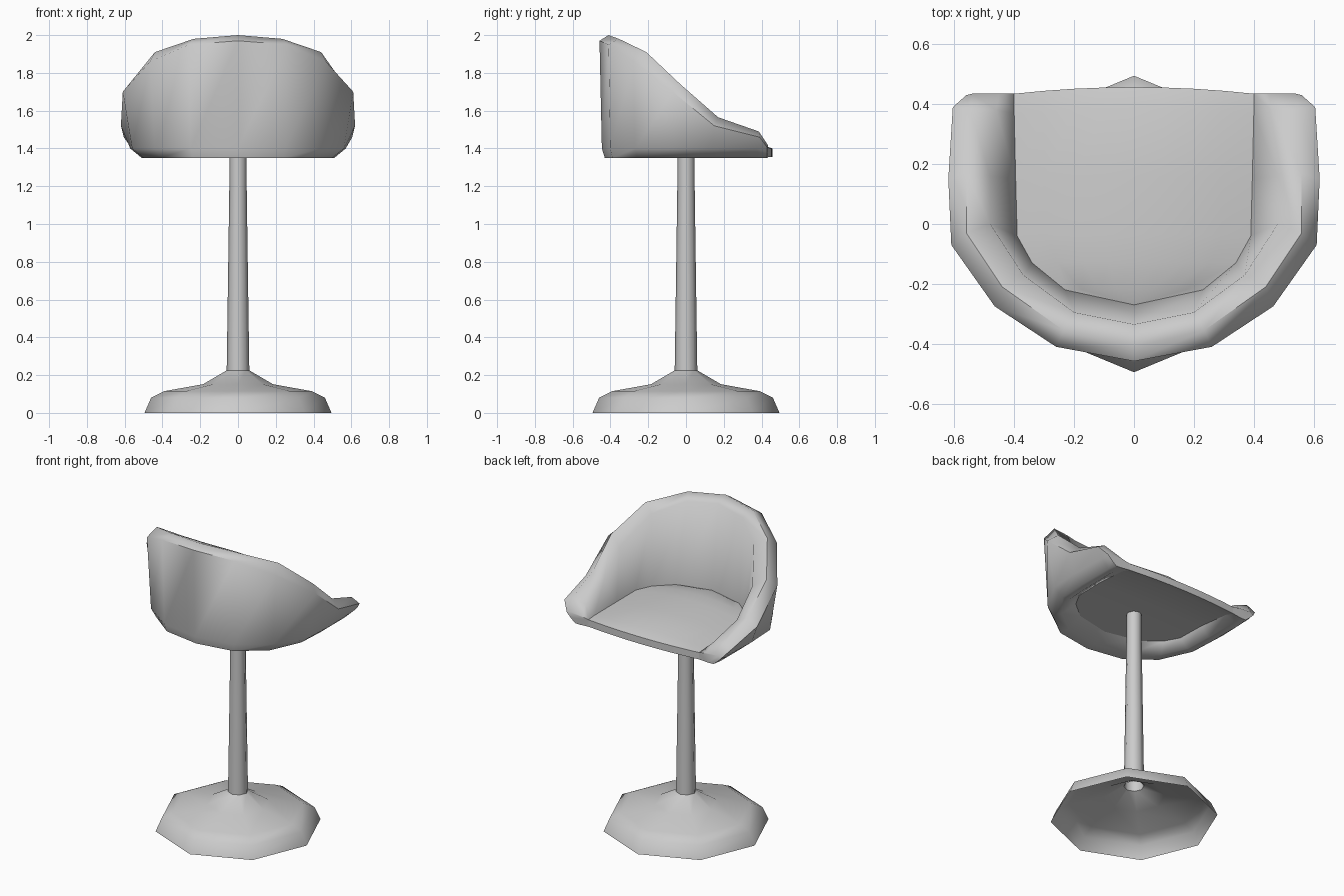
import bpy, bmesh, math
from mathutils import Vector

cube = bpy.data.objects.get("Cube")
if cube:
    bpy.data.objects.remove(cube, do_unlink=True)

grey = bpy.data.materials.new("light_grey")
grey.use_nodes = True
COLOUR = (0.6, 0.6, 0.6, 1)
grey.diffuse_color = COLOUR
grey.node_tree.nodes["Principled BSDF"].inputs["Base Color"].default_value = COLOUR


def finish(bm, name, angle):
    """Turn a bmesh into a smooth-shaded object."""
    bmesh.ops.remove_doubles(bm, verts=bm.verts, dist=0.0005)
    bmesh.ops.recalc_face_normals(bm, faces=bm.faces)
    mesh = bpy.data.meshes.new(name)
    bm.to_mesh(mesh)
    bm.free()
    mesh.materials.append(grey)
    ob = bpy.data.objects.new(name, mesh)
    bpy.context.collection.objects.link(ob)
    bpy.ops.object.select_all(action="DESELECT")
    ob.select_set(True)
    bpy.context.view_layer.objects.active = ob
    bpy.ops.object.shade_smooth_by_angle(angle=math.radians(angle))
    return ob


def skin(bm, rows, closed):
    """Join successive rows of points with quads."""
    vs = [[bm.verts.new(p) for p in row] for row in rows]
    for a, b in zip(vs, vs[1:]):
        n = len(a)
        for i in range(n if closed else n - 1):
            j = (i + 1) % n
            bm.faces.new((a[i], a[j], b[j], b[i]))
    return vs


def lathe(name, profile, sides, cap, angle):
    bm = bmesh.new()
    rows = [[(r * math.cos(k * math.tau / sides), r * math.sin(k * math.tau / sides), z)
             for k in range(sides)] for r, z in profile]
    vs = skin(bm, rows, True)
    if cap:
        bm.faces.new(vs[-1])
    return finish(bm, name, angle)


# Pedestal: open-bottomed eight-sided foot and a tapering pole
lathe("foot", [(0.495, 0), (0.46, 0.08), (0.39, 0.115), (0.185, 0.152), (0.06, 0.225)], 8, False, 60)
lathe("pole", [(0.06, 0.22), (0.053, 0.7), (0.046, 1.2), (0.046, 1.39)], 8, True, 60)

# Half of the wraparound back, from its middle to one front tip:
# bottom xy, outer rim xyz, crest xyz, inner rim xyz, seat edge xy
STATIONS = [
    (0, -.43, 0, -.458, 1.97, 0, -.41, 2.0, 0, -.335, 1.97, 0, -.27),
    (.24, -.39, .26, -.41, 1.95, .235, -.355, 1.98, .2, -.295, 1.95, .23, -.22),
    (.41, -.26, .465, -.275, 1.86, .44, -.21, 1.91, .37, -.17, 1.87, .34, -.13),
    (.5, -.06, .61, -.07, 1.7, .56, -.03, 1.74, .48, 0, 1.69, .39, -.04),
    (.51, .12, .62, .15, 1.52, .56, .17, 1.565, .48, .16, 1.53, .395, .15),
    (.51, .37, .605, .39, 1.46, .55, .385, 1.49, .46, .38, 1.46, .4, .37),
    (.5, .43, .56, .43, 1.405, .54, .435, 1.415, .45, .435, 1.41, .4, .435),
]
FLOOR = 1.35
LAST = len(STATIONS) - 1


def seat_z(i):
    """Top and underside height of the seat at a station."""
    t = 1 - i / LAST
    return 1.4 + 0.03 * t, 1.355 + 0.04 * min(1, 3 * t)


def section(i):
    s = STATIONS[i]
    top, under = seat_z(i)
    bottom = Vector((s[0], s[1], FLOOR))
    outer = Vector(s[2:5])
    low = bottom.lerp(outer, 0.55)
    low.z = FLOOR + min(0.05, (outer.z - FLOOR) / 2)
    edge = Vector((s[11], s[12], top))
    lip = bottom.lerp(edge, 0.4)
    lip.z = FLOOR
    return [bottom, low, outer, Vector(s[5:8]), Vector(s[8:11]), edge,
            Vector((edge.x, edge.y, under)), lip]


# Backrest shell, mirrored across the middle
half = [section(i) for i in range(LAST + 1)]
mirrored = [[Vector((-p.x, p.y, p.z)) for p in row] for row in half[:0:-1]]
bm = bmesh.new()
loops = skin(bm, mirrored + half, True)
for end in (loops[0], loops[-1]):
    bm.faces.new(end)
finish(bm, "backrest_shell", 60)

# Seat pad: crowned top, flat underside, thin front edge
COLUMNS = 8


def pad_row(i, top):
    x, y = STATIONS[i][11:13]
    z = seat_z(i)[0 if top else 1]
    crown = 0.04 * math.sin(math.pi * i / LAST) if top else 0
    bow = 0.022 * (i / LAST) ** 2
    us = [2 * k / COLUMNS - 1 for k in range(COLUMNS + 1)]
    return [(u * x, y + bow * (1 - u * u), z + crown * (1 - u * u)) for u in us]


rows = [pad_row(i, True) for i in range(LAST + 1)]
rows += [pad_row(i, False) for i in range(LAST, -1, -1)]
bm = bmesh.new()
skin(bm, rows, False)
finish(bm, "seat_pad", 50)
